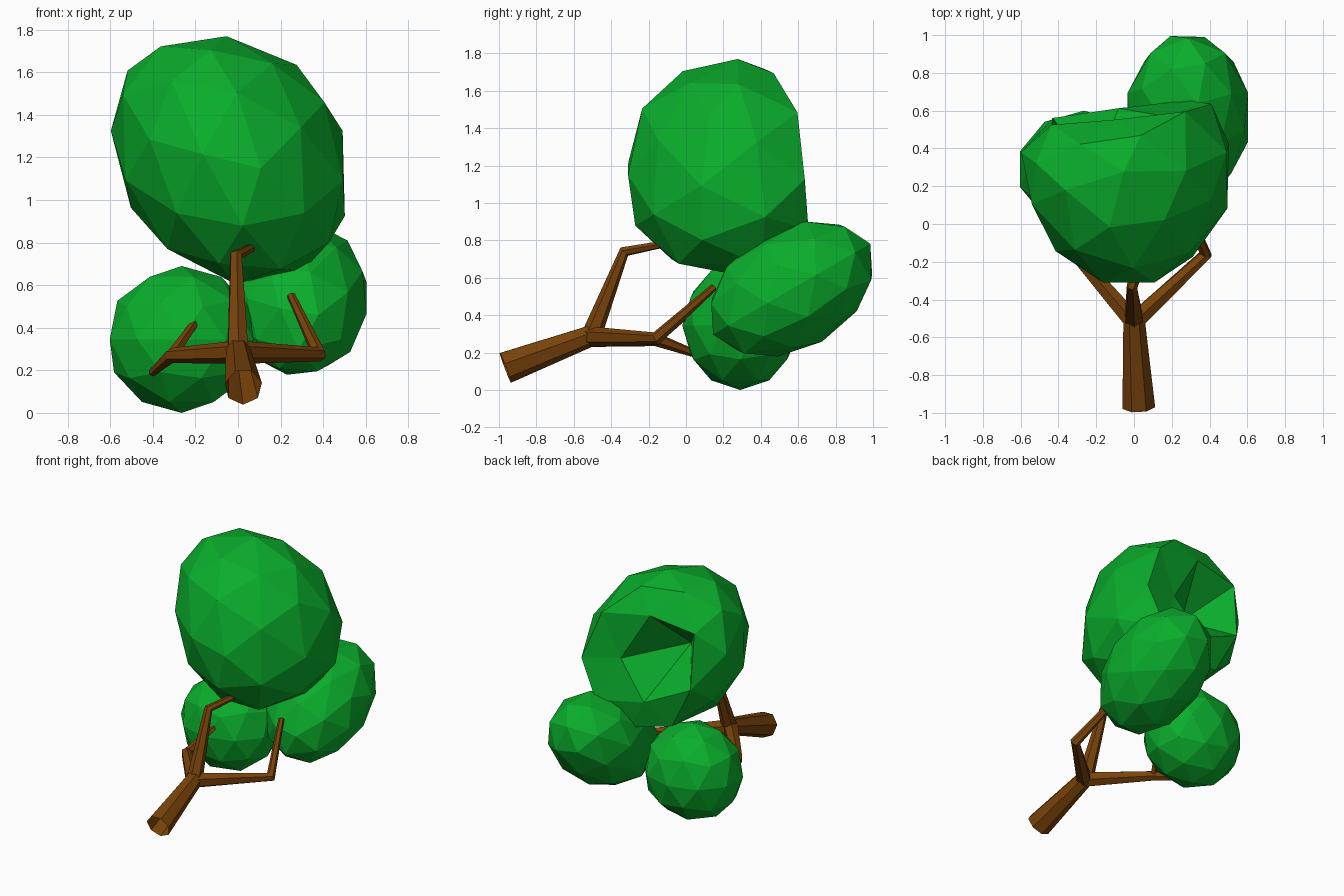
import bpy, bmesh, math
from mathutils import Vector, Matrix

if "Cube" in bpy.data.objects:
    bpy.data.objects.remove(bpy.data.objects["Cube"])


def material(name, rgb):
    m = bpy.data.materials.new(name)
    m.diffuse_color = (*rgb, 1)
    m.use_nodes = True
    m.node_tree.nodes["Principled BSDF"].inputs["Base Color"].default_value = m.diffuse_color
    return m


bark = material("bark", (0.19, 0.055, 0.003))
leaf = material("leaf", (0.003, 0.42, 0.025))


def finish(bm, name, mat):
    bmesh.ops.recalc_face_normals(bm, faces=bm.faces)
    me = bpy.data.meshes.new(name)
    bm.to_mesh(me)
    bm.free()
    me.materials.append(mat)
    ob = bpy.data.objects.new(name, me)
    bpy.context.collection.objects.link(ob)
    return ob


def tube(name, points, radii, sides, open_start=False):
    """Tapered faceted limb with mitred bends."""
    pts = [Vector(p) for p in points]
    bm = bmesh.new()
    rings = []
    ref = Vector((0, 0, -1))
    for i, p in enumerate(pts):
        d_in = (p - pts[max(i - 1, 0)]).normalized()
        d_out = (pts[min(i + 1, len(pts) - 1)] - p).normalized()
        t = (d_in + d_out).normalized()
        u = (ref - t * ref.dot(t)).normalized()
        ref = u
        v = t.cross(u)
        ring = []
        for k in range(sides):
            a = 2 * math.pi * k / sides
            ring.append(bm.verts.new(p + radii[i] * (u * math.cos(a) + v * math.sin(a))))
        rings.append(ring)
    for r0, r1 in zip(rings, rings[1:]):
        for k in range(sides):
            j = (k + 1) % sides
            bm.faces.new((r0[k], r0[j], r1[j], r1[k]))
    if not open_start:
        bm.faces.new(rings[0])
    bm.faces.new(rings[-1])
    return finish(bm, name, bark)


def leaf_ball(name, centre, radii, tilt=0):
    bm = bmesh.new()
    mat = (Matrix.Translation(centre) @ Matrix.Rotation(tilt, 4, 'X')
           @ Matrix.Diagonal((*radii, 1)))
    bmesh.ops.create_icosphere(bm, subdivisions=2, radius=1, matrix=mat)
    return finish(bm, name, leaf)


# Trunk (open at the cut end) and limbs
tube("trunk", [(0.025, -0.967, 0.122), (0.0, -0.5, 0.295)], [0.089, 0.058], 7, True)
tube("upper_branch", [(0, -0.51, 0.28), (-0.01, -0.33, 0.74), (0.07, -0.12, 0.78)],
     [0.055, 0.03, 0.02], 6)
tube("right_branch", [(0, -0.52, 0.285), (0.38, -0.16, 0.275), (0.25, 0.15, 0.55)],
     [0.055, 0.036, 0.02], 6)
tube("left_branch", [(0, -0.52, 0.285), (-0.31, -0.16, 0.27), (-0.40, 0.06, 0.19)],
     [0.055, 0.036, 0.02], 6)
tube("left_twig", [(-0.31, -0.16, 0.27), (-0.165, 0.09, 0.475)], [0.028, 0.016], 5)

# Lower foliage
leaf_ball("left_foliage", (-0.265, 0.29, 0.345), (0.355, 0.31, 0.345))
leaf_ball("right_foliage", (0.285, 0.565, 0.54), (0.335, 0.485, 0.325), math.radians(30))

# Crown: leaning ball with a narrowed front, flattened back and a dent in the back
bm = bmesh.new()
bmesh.ops.create_icosphere(bm, subdivisions=2, radius=1,
                           matrix=Matrix.Rotation(math.radians(31.7), 4, 'X'))
dent = Vector((-0.2, 0.95, 0.05)).normalized()
for v in bm.verts:
    n = v.co.normalized()
    rise = n.z ** 0.8 if n.z > 0 else n.z
    z = 1.188 + 0.588 * rise
    x = -0.035 + 0.555 * n.x * (1 + 0.12 * n.y) - 0.11 * n.z
    y = 0.24 + 0.57 * n.y + (0.05 if n.y < 0 else -0.06) * n.z
    y = min(y, 0.59 - 0.07 * n.z + 0.06 * n.x)
    y -= 0.33 * min(1, max(0, (n.dot(dent) - 0.88) / 0.08))
    v.co = (x, y, z)
finish(bm, "crown_foliage", leaf)
